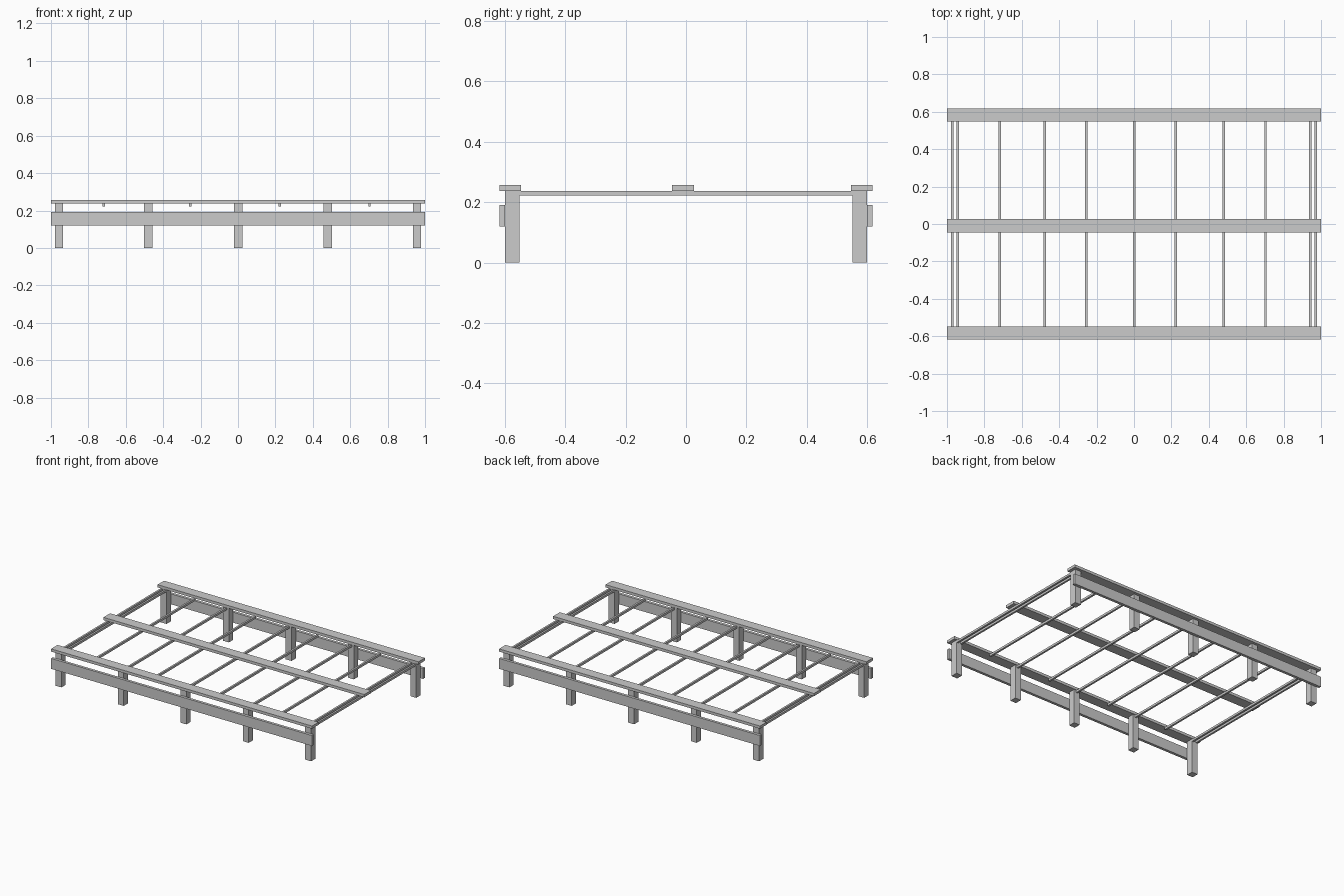
import bpy

if "Cube" in bpy.data.objects:
    bpy.data.objects.remove(bpy.data.objects["Cube"])


def box(name, x0, x1, y0, y1, z0, z1):
    """Axis-aligned flat-faced box from its limits."""
    bpy.ops.mesh.primitive_cube_add(
        size=1, location=((x0 + x1) / 2, (y0 + y1) / 2, (z0 + z1) / 2))
    ob = bpy.context.object
    ob.name = name
    ob.scale = (x1 - x0, y1 - y0, z1 - z0)
    bpy.ops.object.transform_apply(location=False, rotation=False, scale=True)
    return ob


RAIL_Z0, RAIL_Z1 = 0.238, 0.257
LEG_W = 0.045

# Long rails, side boards and legs, front and back
for side, s in (("front", -1), ("back", 1)):
    def span(a, b):
        return sorted((s * a, s * b))
    box(side + "_top_rail", -1, 1, *span(0.547, 0.618), RAIL_Z0, RAIL_Z1)
    box(side + "_side_board", -1, 1, *span(0.599, 0.618), 0.119, 0.191)
    for x in (-0.957, -0.479, 0.001, 0.479, 0.957):
        box(side + "_leg", x - LEG_W / 2, x + LEG_W / 2,
            *span(0.552, 0.599), 0, RAIL_Z0)

# Centre rail, slightly off the middle
box("centre_top_rail", -1, 1, -0.046, 0.027, RAIL_Z0, RAIL_Z1)

# Thin cross bars under the rails, doubled at both ends
for x in (-0.971, -0.942, -0.718, -0.478, -0.255, 0.001,
          0.224, 0.481, 0.703, 0.942, 0.971):
    box("cross_bar", x - 0.0065, x + 0.0065, -0.553, 0.553, 0.222, 0.237)
